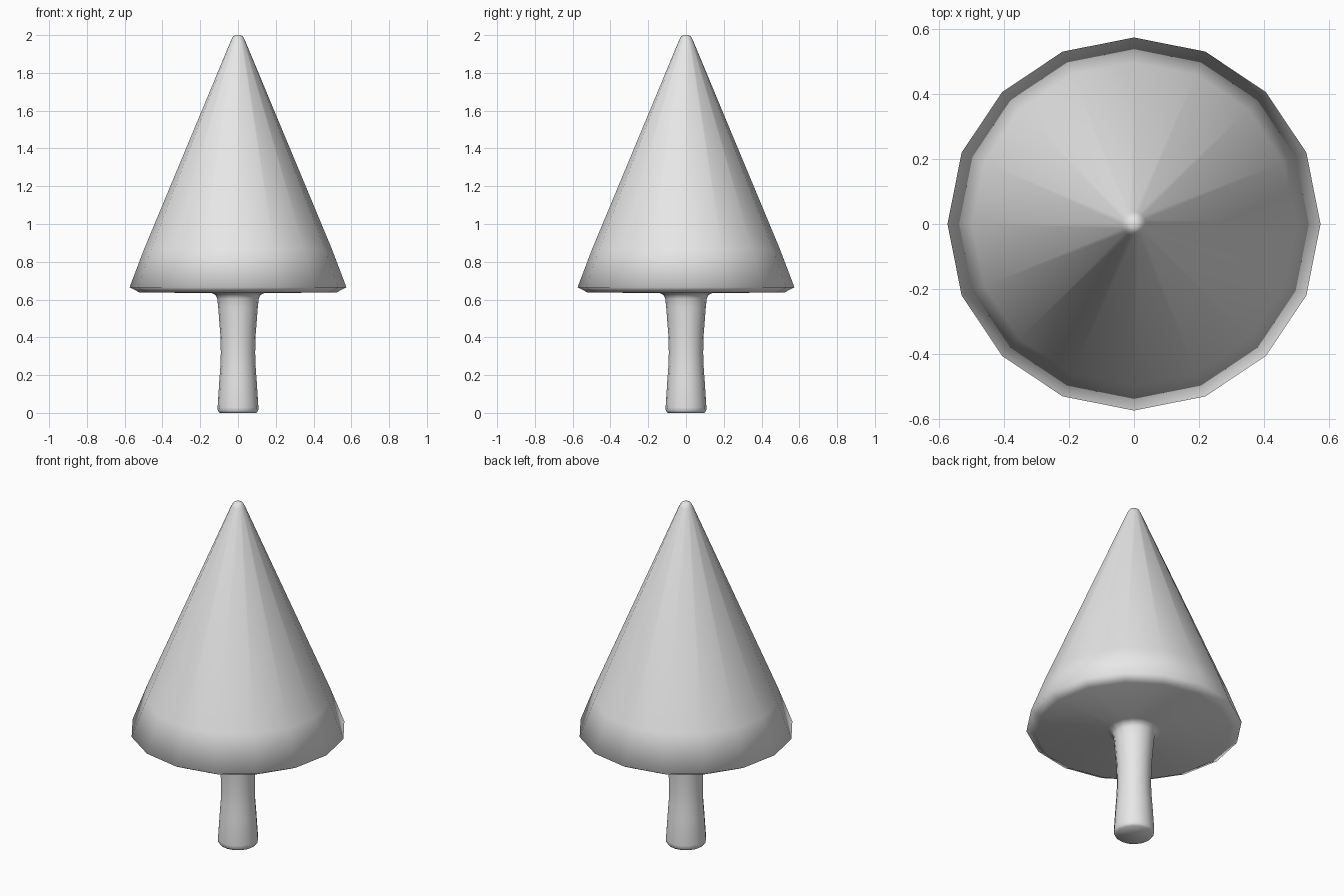
import bpy, bmesh, math

if "Cube" in bpy.data.objects:
    bpy.data.objects.remove(bpy.data.objects["Cube"])

SIDES = 16

# trunk profile (radius, height): rounded foot, narrow waist, flare under the foliage
trunk = [(0.098, 0.0), (0.107, 0.012), (0.108, 0.03), (0.099, 0.17), (0.093, 0.25),
         (0.091, 0.32), (0.094, 0.42), (0.105, 0.56), (0.110, 0.605),
         (0.119, 0.624), (0.142, 0.635)]
# foliage profile: flat underside, bevelled rim, cone, rounded tip
foliage = [(0.52, 0.637), (0.574, 0.665), (0.498, 0.865),
           (0.037, 1.972), (0.026, 1.992), (0.012, 2.0)]


def lathe(name, profile, mat):
    """Turn a profile around z into a closed, smooth-shaded mesh."""
    bm = bmesh.new()
    rings = []
    for r, z in profile:
        rings.append([bm.verts.new((r * math.cos(2 * math.pi * i / SIDES),
                                    r * math.sin(2 * math.pi * i / SIDES), z))
                      for i in range(SIDES)])
    for a, b in zip(rings, rings[1:]):
        for i in range(SIDES):
            j = (i + 1) % SIDES
            bm.faces.new((a[i], a[j], b[j], b[i]))
    bm.faces.new(rings[0][::-1])
    bm.faces.new(rings[-1])
    for f in bm.faces:
        f.smooth = True
    bm.normal_update()
    me = bpy.data.meshes.new(name)
    bm.to_mesh(me)
    bm.free()
    me.materials.append(mat)
    ob = bpy.data.objects.new(name, me)
    bpy.context.collection.objects.link(ob)
    return ob


grey = bpy.data.materials.new("light_grey")
grey.diffuse_color = (0.8, 0.8, 0.8, 1.0)
grey.use_nodes = True
grey.node_tree.nodes["Principled BSDF"].inputs["Base Color"].default_value = grey.diffuse_color

# trunk and foliage are one continuous smooth skin
lathe("pine_tree", trunk + foliage, grey)
